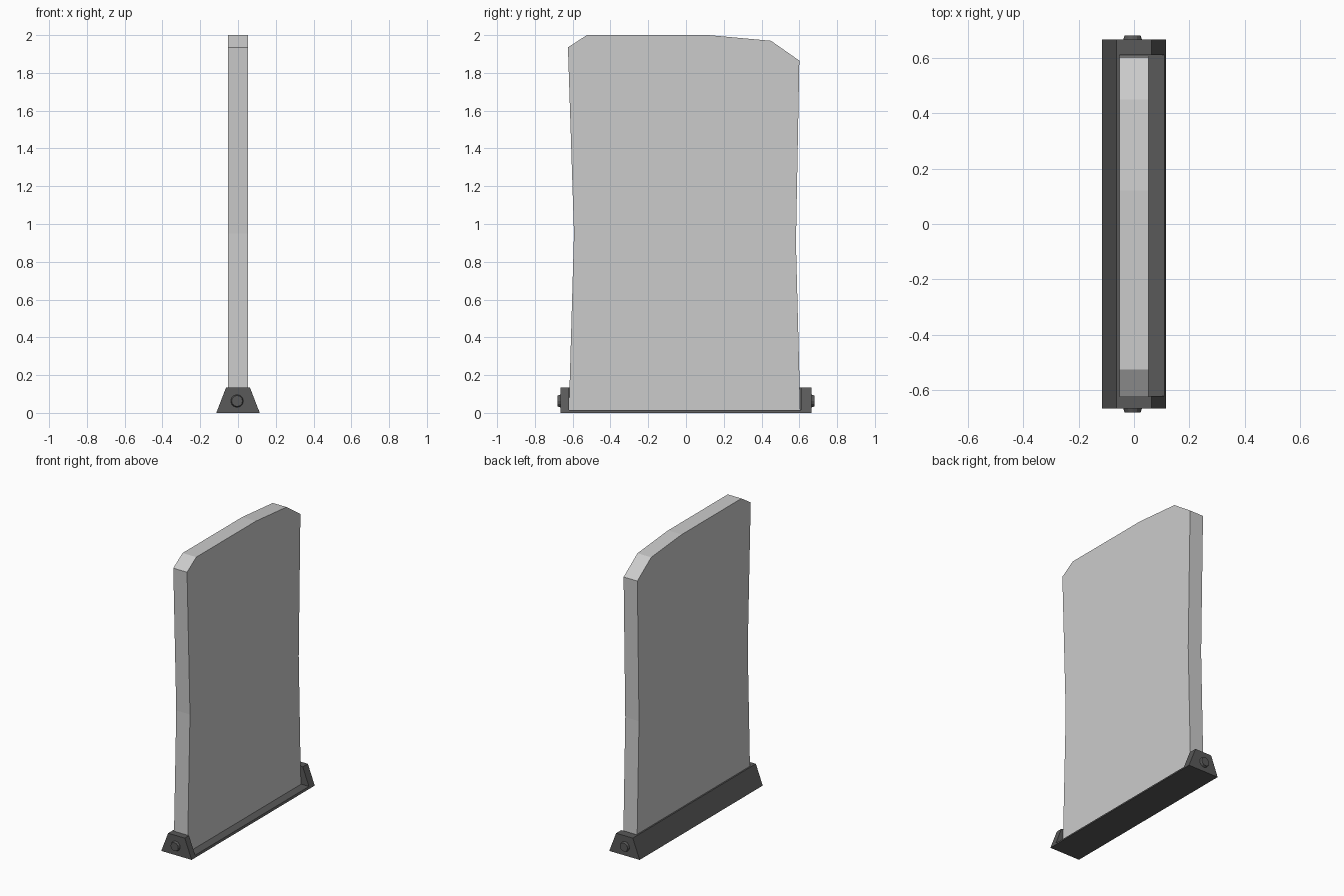
import bpy, bmesh, math
from mathutils import Matrix

if "Cube" in bpy.data.objects:
    bpy.data.objects.remove(bpy.data.objects["Cube"])


def finish(name, bm, grey=None):
    bmesh.ops.recalc_face_normals(bm, faces=bm.faces)
    mesh = bpy.data.meshes.new(name)
    bm.to_mesh(mesh)
    bm.free()
    obj = bpy.data.objects.new(name, mesh)
    bpy.context.collection.objects.link(obj)
    if grey:
        mesh.materials.append(grey)
    return obj


def prism(name, points, offset, grey=None):
    """Extrude a closed outline of 3D points by an offset."""
    bm = bmesh.new()
    face = bm.faces.new([bm.verts.new(p) for p in points])
    ext = bmesh.ops.extrude_face_region(bm, geom=[face], use_keep_orig=True)
    verts = [g for g in ext["geom"] if isinstance(g, bmesh.types.BMVert)]
    bmesh.ops.translate(bm, verts=verts, vec=offset)
    return finish(name, bm, grey)


dark = bpy.data.materials.new("dark_grey")
dark.diffuse_color = (0.1, 0.1, 0.1, 1)
dark.use_nodes = True
dark.node_tree.nodes["Principled BSDF"].inputs["Base Color"].default_value = dark.diffuse_color

# Tall slab with waisted sides and clipped top corners
outline = [(-0.62, 0.015), (0.605, 0.015), (0.582, 0.9), (0.6, 1.865),
           (0.45, 1.97), (0.12, 2.0), (-0.525, 2.0), (-0.625, 1.935),
           (-0.593, 0.95)]
prism("panel", [(-0.052, y, z) for y, z in outline], (0.104, 0, 0))

# Tray: high sloping back wall and a low open front ledge
tray = [(-0.115, 0), (0.115, 0), (0.11, 0.014), (-0.053, 0.014),
        (-0.053, 0.135), (-0.063, 0.135)]
prism("base_tray", [(x, -0.62, z) for x, z in tray], (0, 1.23, 0), dark)

# Trapezoid end brackets, each with a bevelled bolt
trapezoid = [(-0.115, 0), (0.115, 0), (0.063, 0.135), (-0.063, 0.135)]
for side, inner, label in ((-1, -0.62, "front"), (1, 0.61, "back")):
    outer = side * 0.665
    prism(label + "_bracket", [(x, inner, z) for x, z in trapezoid],
          (0, outer - inner, 0), dark)
    bm = bmesh.new()
    place = (Matrix.Translation((-0.005, side * 0.667, 0.063))
             @ Matrix.Rotation(-side * math.pi / 2, 4, 'X'))
    bmesh.ops.create_cone(bm, cap_ends=True, segments=12, radius1=0.037,
                          radius2=0.029, depth=0.026, matrix=place)
    finish(label + "_bolt", bm, dark)
